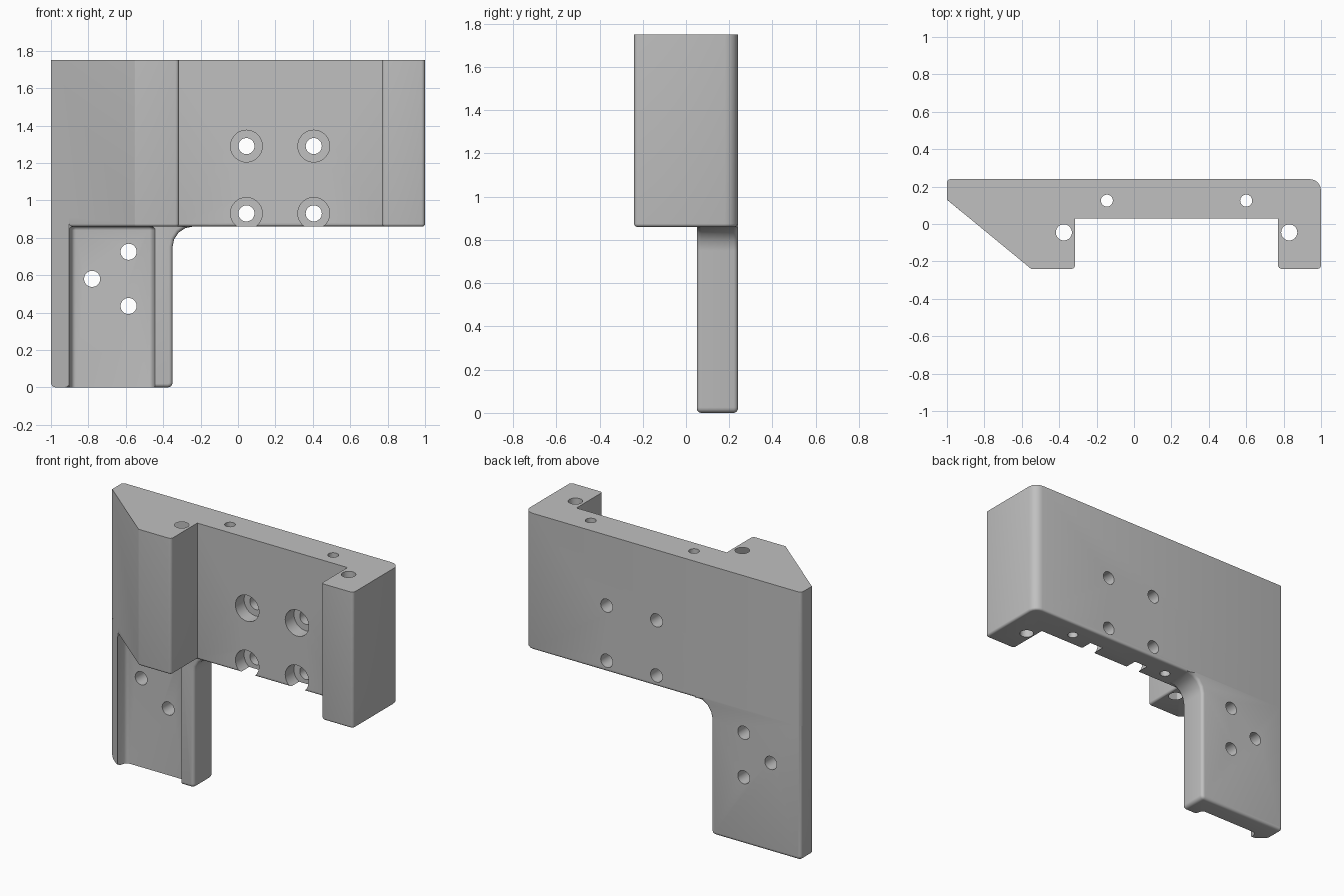
import bpy, bmesh, math
from mathutils import Vector

if "Cube" in bpy.data.objects:
    bpy.data.objects.remove(bpy.data.objects["Cube"], do_unlink=True)

grey = bpy.data.materials.new("plain grey")
grey.use_nodes = True
grey.diffuse_color = (0.53, 0.53, 0.53, 1)
grey.node_tree.nodes["Principled BSDF"].inputs["Base Color"].default_value = grey.diffuse_color


def rounded(corners, steps=4):
    """Outline from (u, v, radius) corners, each replaced by a tangent arc."""
    out = []
    for i, (u, v, r) in enumerate(corners):
        p = Vector((u, v))
        if r == 0:
            out.append(p)
            continue
        a = (Vector(corners[i - 1][:2]) - p).normalized()
        b = (Vector(corners[(i + 1) % len(corners)][:2]) - p).normalized()
        half = a.angle(b) / 2
        centre = p + (a + b).normalized() * r / math.sin(half)
        start = (p + a * r / math.tan(half) - centre).normalized()
        end = (p + b * r / math.tan(half) - centre).normalized()
        out += [centre + start.lerp(end, 0.5).normalized() * r if k * 2 == steps
                else centre + start.slerp(end, k / steps).normalized() * r for k in range(steps + 1)]
    return out


def prism(name, corners, axis, low, high, bevel=0, keep=None):
    """Extrude an outline along z or y, then round the edges chosen by keep."""
    bm = bmesh.new()
    outline = rounded(corners)
    rings = []
    for level in (low, high):
        rings.append([bm.verts.new((p.x, p.y, level) if axis == "z" else (p.x, level, p.y)) for p in outline])
        bm.faces.new(rings[-1])
    for i in range(len(outline)):
        bm.faces.new((rings[0][i - 1], rings[0][i], rings[1][i], rings[1][i - 1]))
    bmesh.ops.recalc_face_normals(bm, faces=bm.faces)
    if bevel:
        edges = [e for e in bm.edges if keep(e.verts[0].co, e.verts[1].co)]
        bmesh.ops.bevel(bm, geom=edges, offset=bevel, segments=4, profile=0.5,
                        affect="EDGES", clamp_overlap=False)
        bmesh.ops.recalc_face_normals(bm, faces=bm.faces)
    mesh = bpy.data.meshes.new(name)
    bm.to_mesh(mesh)
    bm.free()
    mesh.materials.append(grey)
    obj = bpy.data.objects.new(name, mesh)
    bpy.context.collection.objects.link(obj)
    return obj


def combine(target, other, operation):
    """Apply a boolean and remove the helper."""
    mod = target.modifiers.new("cut", "BOOLEAN")
    mod.operation, mod.solver, mod.object = operation, "EXACT", other
    bpy.context.view_layer.objects.active = target
    bpy.ops.object.modifier_apply(modifier=mod.name)
    bpy.data.objects.remove(other, do_unlink=True)


def drill(target, centre, radius, length, axis):
    bpy.ops.mesh.primitive_cylinder_add(vertices=40, radius=radius, depth=length, location=centre,
                                        rotation=(math.pi / 2 if axis == "y" else 0, 0, 0))
    cutter = bpy.context.object
    cutter.data.materials.append(grey)
    combine(target, cutter, "DIFFERENCE")


BACK, TOP, UNDER = 0.24, 1.75, 0.86

# Upper block: two forward arms joined by a back plate
body = prism("bracket_body", [
    (-1, BACK, 0.02), (-1, 0.13, 0), (-0.55, -0.24, 0.01), (-0.315, -0.24, 0.02),
    (-0.315, 0.03, 0), (0.77, 0.03, 0), (0.77, -0.24, 0.02), (1, -0.24, 0.02), (1, BACK, 0.06),
], "z", UNDER, TOP, 0.015, lambda a, b: max(a.z, b.z) < UNDER + 0.001)

# Leg with a filleted inner corner
LAP = UNDER + 0.05
leg = prism("leg", [
    (-1, 0, 0.025), (-0.35, 0, 0.025), (-0.35, UNDER, 0.11), (-0.235, UNDER, 0), (-0.235, LAP, 0), (-1, LAP, 0),
], "y", 0.05, BACK, 0.02,
    lambda a, b: abs(a.y - b.y) < 0.001 and min(a.z, b.z) < UNDER - 0.001)

# Slanted outer side of the leg
slant = prism("slant_cutter", [(-1.2, 0.294, 0), (-0.7, -0.117, 0), (-1.2, -0.117, 0)], "z", -0.1, 1)
combine(leg, slant, "DIFFERENCE")

# Shallow front channel with a rounded upper end
channel = prism("channel_cutter", [
    (-0.92, 0, 0), (-0.885, 0.115, 0.025), (-0.46, 0.115, 0.025), (-0.43, 0, 0),
], "z", -0.1, UNDER, 0.02, lambda a, b: min(a.z, b.z) > UNDER - 0.001)
combine(leg, channel, "DIFFERENCE")
combine(body, leg, "UNION")

# Counterbored screw holes through the back plate
for x in (0.045, 0.405):
    for z in (0.93, 1.29):
        drill(body, (x, 0.02, z), 0.085, 0.2, "y")
        drill(body, (x, 0.1, z), 0.043, 0.6, "y")

# Leg screw holes
for x, z in ((-0.585, 0.725), (-0.78, 0.58), (-0.585, 0.435)):
    drill(body, (x, 0.1, z), 0.043, 0.6, "y")

# Vertical holes through arms and plate
for x, y, r in ((-0.375, -0.045, 0.043), (0.83, -0.045, 0.043), (-0.145, 0.125, 0.032), (0.6, 0.125, 0.032)):
    drill(body, (x, y, 1.3), r, 1.2, "z")

bpy.ops.object.select_all(action="DESELECT")
body.select_set(True)
bpy.context.view_layer.objects.active = body
bpy.ops.object.shade_smooth_by_angle(angle=math.radians(32))
